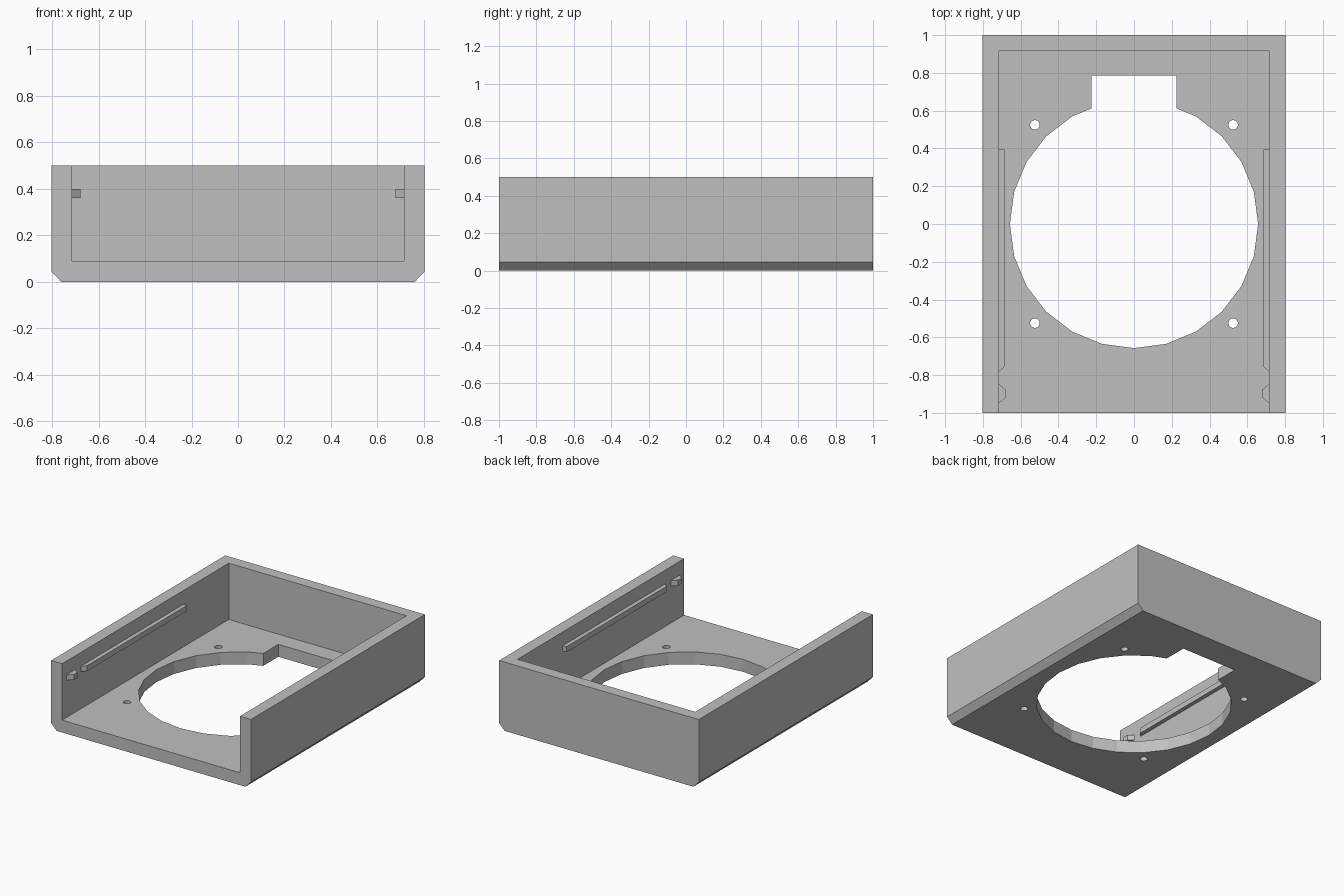
import bpy, bmesh, math
from mathutils import Vector

cube = bpy.data.objects.get("Cube")
if cube:
    bpy.data.objects.remove(cube, do_unlink=True)

GREY = (0.53, 0.53, 0.53, 1)
grey = bpy.data.materials.new("grey plastic")
grey.use_nodes = True
grey.diffuse_color = GREY
grey.node_tree.nodes["Principled BSDF"].inputs["Base Color"].default_value = GREY

HALF_W, HEIGHT = 0.803, 0.5
INNER_W, FLOOR, BACK = 0.715, 0.09, 0.915


def prism(name, outline, direction):
    """Flat outline of 3D points, extruded along a direction."""
    bm = bmesh.new()
    face = bm.faces.new([bm.verts.new(p) for p in outline])
    moved = bmesh.ops.extrude_face_region(bm, geom=[face])["geom"]
    verts = [v for v in moved if isinstance(v, bmesh.types.BMVert)]
    bmesh.ops.translate(bm, verts=verts, vec=Vector(direction))
    bmesh.ops.recalc_face_normals(bm, faces=bm.faces)
    mesh = bpy.data.meshes.new(name)
    bm.to_mesh(mesh)
    bm.free()
    mesh.materials.append(grey)
    obj = bpy.data.objects.new(name, mesh)
    bpy.context.collection.objects.link(obj)
    return obj


def rect(x, y0, y1, z):
    return [(-x, y0, z), (x, y0, z), (x, y1, z), (-x, y1, z)]


def circle(cx, cy, r, n, z):
    steps = [math.tau * i / n for i in range(n)]
    return [(cx + r * math.cos(a), cy + r * math.sin(a), z) for a in steps]


# Tray block with chamfered lower side edges
half = [(0.76, 0), (HALF_W, 0.045), (HALF_W, HEIGHT)]
profile = half + [(-x, z) for x, z in reversed(half)]
tray = prism("tray", [(x, -1, z) for x, z in profile], (0, 2, 0))

# Cutters: open-fronted cavity, fan opening, cable notch, screw holes
cutters = [
    prism("cavity_cutter", rect(INNER_W, -1.2, BACK, FLOOR), (0, 0, 1)),
    prism("fan_cutter", circle(0, 0, 0.657, 24, -0.1), (0, 0, 0.4)),
    prism("notch_cutter", rect(0.225, 0.3, 0.785, -0.1), (0, 0, 0.4)),
]
for sx in (-1, 1):
    for sy in (-1, 1):
        hole = circle(sx * 0.525, sy * 0.525, 0.025, 24, -0.1)
        cutters.append(prism("screw_cutter", hole, (0, 0, 0.4)))

for cutter in cutters:
    cutter.hide_render = True
    mod = tray.modifiers.new(cutter.name, "BOOLEAN")
    mod.operation, mod.solver, mod.object = "DIFFERENCE", "EXACT", cutter

# Bake the cuts and drop the cutters
graph = bpy.context.evaluated_depsgraph_get()
baked = bpy.data.meshes.new_from_object(tray.evaluated_get(graph))
tray.modifiers.clear()
tray.data = baked
for cutter in cutters:
    bpy.data.objects.remove(cutter, do_unlink=True)

# Lid rails and snap nubs on both inner walls
ROOT = INNER_W + 0.005
for side, s in (("left", 1), ("right", -1)):
    rail = [(ROOT, -0.787), (0.685, -0.755), (0.685, 0.395), (ROOT, 0.395)]
    nub = [(ROOT, -0.953), (0.678, -0.918), (0.678, -0.878), (ROOT, -0.842)]
    for part, outline in (("rail", rail), ("snap_nub", nub)):
        prism(f"{side}_{part}", [(s * x, y, 0.36) for x, y in outline], (0, 0, 0.04))
